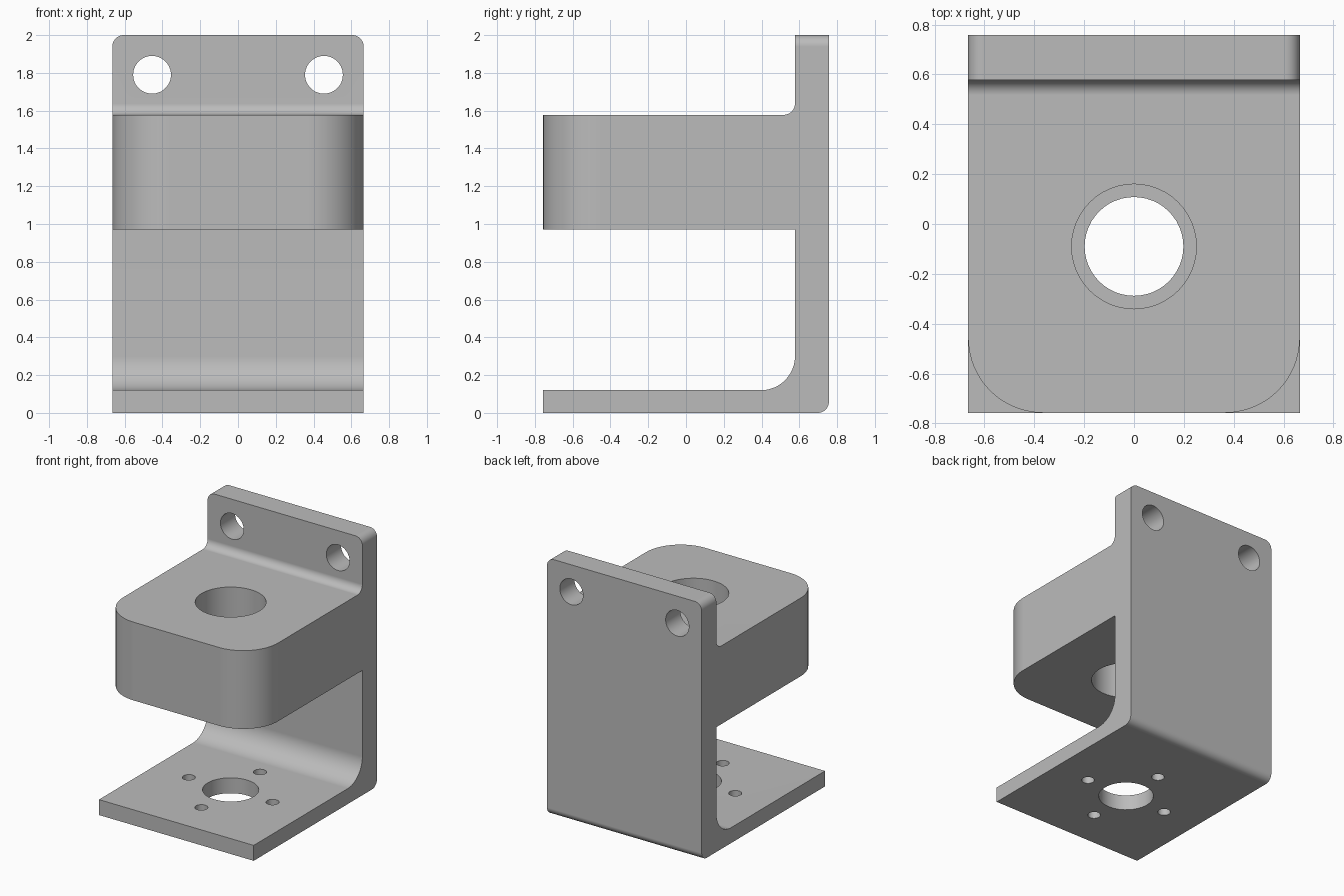
import bpy
import bmesh
import math

cube = bpy.data.objects.get("Cube")
if cube:
    bpy.data.objects.remove(cube, do_unlink=True)

# Overall sizes
HALF_W, HALF_D, TOP = 0.665, 0.757, 2.0
WALL_Y = 0.577
BASE_Z, BLOCK_LOW, BLOCK_TOP = 0.12, 0.97, 1.578
HOLE_Y = -0.09

grey = bpy.data.materials.new("plain grey")
grey.use_nodes = True
colour = (0.5, 0.5, 0.5, 1)
grey.diffuse_color = colour
grey.node_tree.nodes["Principled BSDF"].inputs["Base Color"].default_value = colour


def round_edges(bm, rule, radius, segments):
    """Round every edge whose middle and direction satisfy the rule."""
    edges = []
    for e in bm.edges:
        a, b = e.verts
        if rule((a.co + b.co) / 2, (b.co - a.co).normalized()):
            edges.append(e)
    bmesh.ops.bevel(bm, geom=edges, offset=radius, offset_type='OFFSET',
                    segments=segments, profile=0.5, affect='EDGES')


def near(a, b):
    return abs(a - b) < 0.01


# Bracket body: side profile extruded across the width
profile = [(-HALF_D, 0), (HALF_D, 0), (HALF_D, TOP), (WALL_Y, TOP),
           (WALL_Y, BLOCK_TOP), (-HALF_D, BLOCK_TOP), (-HALF_D, BLOCK_LOW),
           (WALL_Y, BLOCK_LOW), (WALL_Y, BASE_Z), (-HALF_D, BASE_Z)]
bm = bmesh.new()
side = bm.faces.new([bm.verts.new((-HALF_W, y, z)) for y, z in profile])
extruded = bmesh.ops.extrude_face_region(bm, geom=[side])["geom"]
bmesh.ops.translate(bm, vec=(2 * HALF_W, 0, 0),
                    verts=[g for g in extruded if isinstance(g, bmesh.types.BMVert)])
bmesh.ops.recalc_face_normals(bm, faces=bm.faces)

# Fillets along the width: inner base bend, outer heel, block to wall
for y, z, radius in ((WALL_Y, BASE_Z, 0.18), (HALF_D, 0, 0.06), (WALL_Y, BLOCK_TOP, 0.06)):
    round_edges(bm, lambda m, d: abs(d.x) > 0.9 and near(m.y, y) and near(m.z, z), radius, 12)
# Upright front corners of the block, then top corners of the wall
round_edges(bm, lambda m, d: abs(d.z) > 0.9 and near(m.y, -HALF_D) and m.z > BLOCK_LOW, 0.3, 20)
round_edges(bm, lambda m, d: abs(d.y) > 0.9 and near(m.z, TOP), 0.06, 10)

mesh = bpy.data.meshes.new("bracket_body")
bm.to_mesh(mesh)
bm.free()
mesh.materials.append(grey)
body = bpy.data.objects.new("bracket_body", mesh)
bpy.context.collection.objects.link(body)


def drill(name, location, radius, depth, along_y=False):
    """Cut a round hole through the body."""
    bpy.ops.mesh.primitive_cylinder_add(
        vertices=48, radius=radius, depth=depth, location=location,
        rotation=(math.pi / 2 if along_y else 0, 0, 0))
    cutter = bpy.context.object
    cutter.name = name
    cutter.hide_render = True
    cutter.data.materials.append(grey)
    bpy.context.view_layer.objects.active = body
    mod = body.modifiers.new(name, 'BOOLEAN')
    mod.operation = 'DIFFERENCE'
    mod.solver = 'EXACT'
    mod.object = cutter
    bpy.ops.object.modifier_apply(modifier=mod.name)
    bpy.data.objects.remove(cutter, do_unlink=True)


# Large bores through the block and the base
drill("block_bore", (0, HOLE_Y, (BLOCK_LOW + BLOCK_TOP) / 2), 0.25, 0.8)
drill("base_bore", (0, HOLE_Y, 0.06), 0.198, 0.3)
# Four screw holes round the base bore
for i in range(4):
    a = i * math.pi / 2
    drill("screw_hole", (0.36 * math.cos(a), HOLE_Y + 0.36 * math.sin(a), 0.06), 0.046, 0.3)
# Two mounting holes through the wall
for s in (-1, 1):
    drill("mounting_hole", (s * 0.455, 0.667, 1.79), 0.1, 0.4, along_y=True)

# Smooth curves, flat faces kept flat
bpy.ops.object.select_all(action='DESELECT')
body.select_set(True)
bpy.context.view_layer.objects.active = body
bpy.ops.object.shade_smooth_by_angle(angle=math.radians(30))
weighted = body.modifiers.new("even_shading", 'WEIGHTED_NORMAL')
weighted.keep_sharp = True
